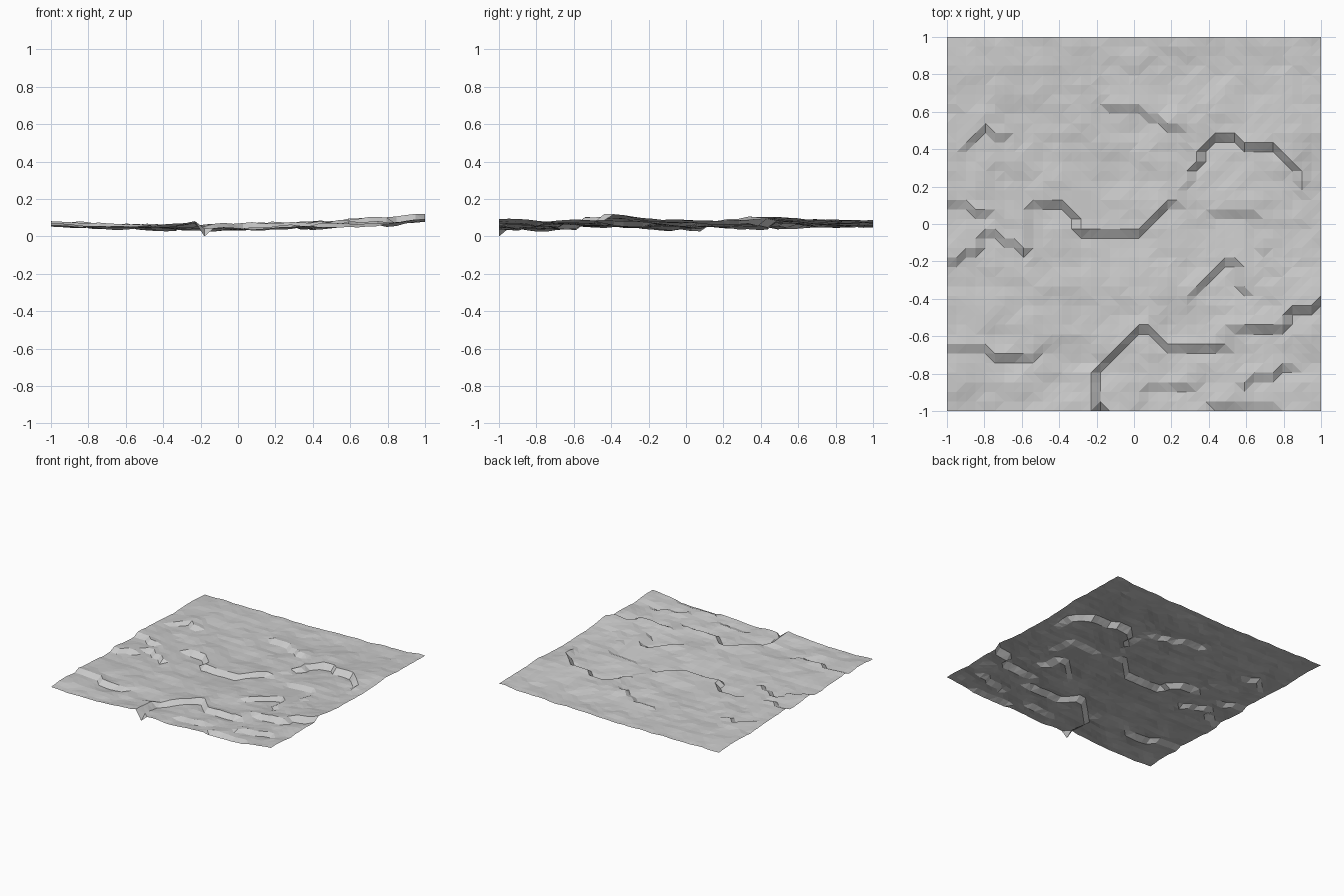
import bpy, bmesh, math
from mathutils import Vector, noise

if "Cube" in bpy.data.objects:
    bpy.data.objects.remove(bpy.data.objects["Cube"])

CELLS = 39

# scarp lines seen from above: the ground is high on the left of each line
SCARPS = [
    (0.030, [(-.14, .64), (0, .61), (.08, .55), (.22, .53)]),
    (0.045, [(.33, .30), (.42, .45), (.55, .44), (.70, .40), (.84, .36), (.86, .24)]),
    (0.035, [(-.52, .08), (-.35, .08), (-.28, -.07), (.03, -.07), (.10, .06), (.20, .10)]),
    (0.030, [(.35, -.36), (.45, -.23), (.55, -.23), (.60, -.36)]),
    (0.040, [(-.15, -.73), (-.05, -.62), (.08, -.55), (.20, -.66), (.45, -.65)]),
    (0.040, [(.57, -.58), (.80, -.56), (.84, -.46), (1.0, -.43)]),
    (0.035, [(-1.0, -.65), (-.82, -.65), (-.68, -.75), (-.55, -.70)]),
    (0.030, [(-1.0, -.20), (-.85, -.16), (-.78, -.04), (-.60, -.15)]),
    (0.030, [(-1.0, .12), (-.80, .06)]),
    (0.030, [(.10, -.86), (.30, -.86)]),
    (0.030, [(.45, -.97), (.75, -.97)]),
    (0.030, [(.62, -.84), (.82, -.78)]),
    (0.045, [(-.23, -1.05), (-.23, -.80)]),
    (0.025, [(.45, .05), (.65, .05), (.68, -.10)]),
    (0.025, [(-.88, .42), (-.80, .50), (-.70, .45)]),
]


def scarp_lift(x, y, size, line):
    """Step up across the line, fading out with distance."""
    best, side = 9.0, 1.0
    for (ax, ay), (bx, by) in zip(line, line[1:]):
        dx, dy = bx - ax, by - ay
        t = ((x - ax) * dx + (y - ay) * dy) / (dx * dx + dy * dy)
        t = max(0.0, min(1.0, t))
        d = math.hypot(x - ax - t * dx, y - ay - t * dy)
        if d < best:
            best = d
            side = 1.0 if dx * (y - ay) - dy * (x - ax) > 0 else -1.0
    # past the ends of the line the step dies away quickly
    (ax, ay), (bx, by) = line[0], line[-1]
    length = math.hypot(bx - ax, by - ay)
    u = ((x - ax) * (bx - ax) + (y - ay) * (by - ay)) / length
    over = max(0.0, -u, u - length)
    return 0.5 * size * side * math.exp(-best / 0.13 - (over / 0.05) ** 2)


def height(x, y):
    # broad valley, higher towards the right edge
    k = x + 0.2
    z = 0.05 + (0.022 if k < 0 else 0.029) * k * k
    z += 0.008 * math.cos((y - 0.5) * 7.0) * max(0.0, x)
    # small bumps
    z += 0.014 * noise.noise(Vector((x * 3.5, y * 4.5, 3.0)))
    z += 0.009 * noise.noise(Vector((x * 9, y * 11, 8.0)))
    z += sum(scarp_lift(x, y, s, line) for s, line in SCARPS)
    return max(0.018, min(0.133, z))


# terrain sheet
mesh = bpy.data.meshes.new("ground")
bm = bmesh.new()
bmesh.ops.create_grid(bm, x_segments=CELLS, y_segments=CELLS, size=1.0)
for v in bm.verts:
    v.co.z = height(v.co.x, v.co.y)
# lowest point of the gully at the front edge
low = min(bm.verts, key=lambda v: math.hypot(v.co.x + 0.2, v.co.y + 1))
low.co.z = 0.0
bmesh.ops.triangulate(bm, faces=bm.faces[:])
bm.to_mesh(mesh)
bm.free()
ground = bpy.data.objects.new("ground", mesh)
bpy.context.collection.objects.link(ground)
